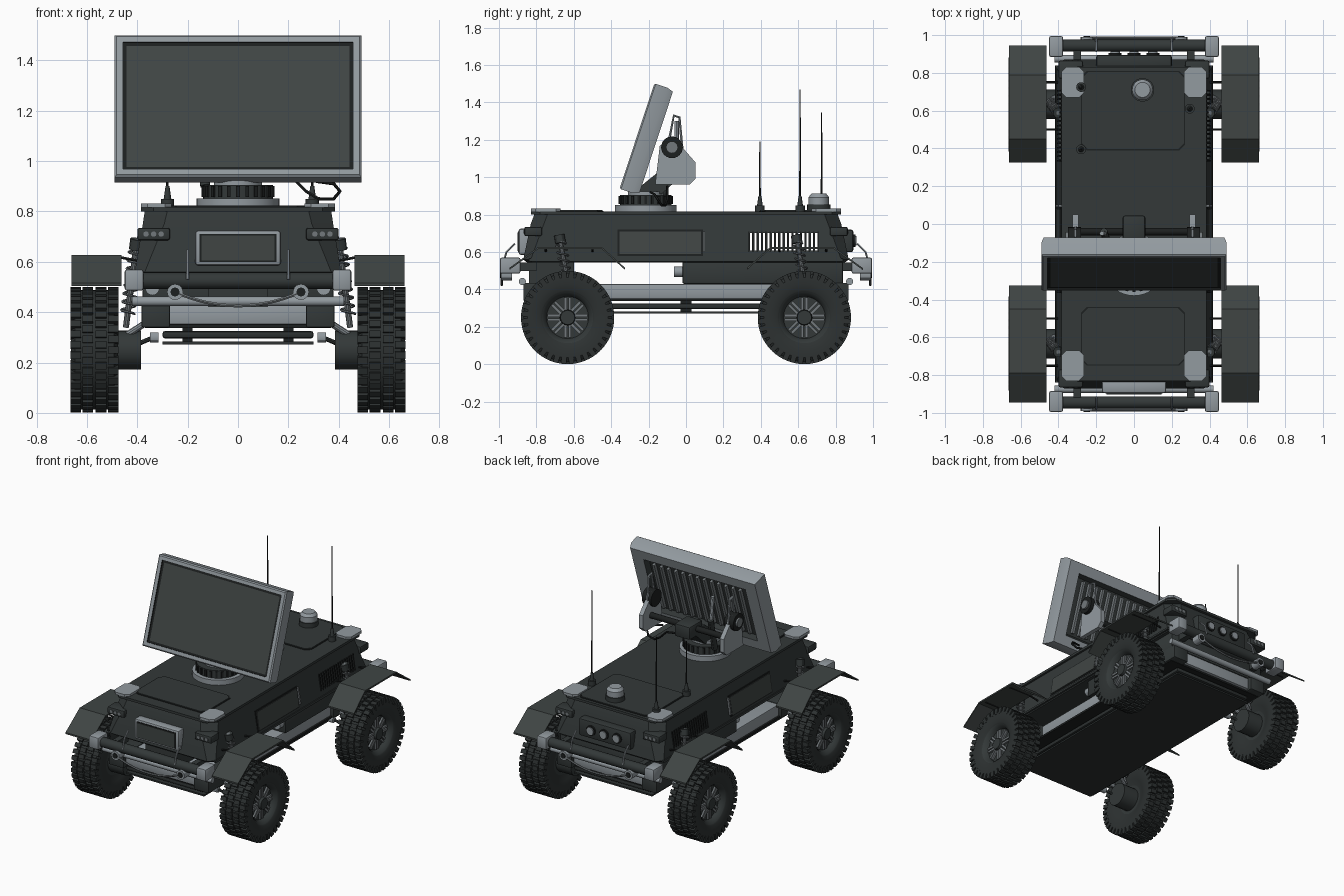
import bpy, bmesh, math
from mathutils import Vector, Matrix

if "Cube" in bpy.data.objects:
    bpy.data.objects.remove(bpy.data.objects["Cube"])


def material(name, r, g, b):
    m = bpy.data.materials.new(name)
    m.diffuse_color = (r, g, b, 1)
    m.use_nodes = True
    m.node_tree.nodes["Principled BSDF"].inputs["Base Color"].default_value = m.diffuse_color
    return m


BODY = material("dark body", 0.033, 0.040, 0.040)
PANEL = material("panel grey green", 0.050, 0.059, 0.057)
LIGHT = material("light metal", 0.29, 0.325, 0.35)
BLACK = material("black trim", 0.012, 0.014, 0.014)
TYRE = material("tyre rubber", 0.026, 0.031, 0.031)
MID = material("mid grey metal", 0.17, 0.19, 0.20)


def finish(name, bm, *mats, mtx=None):
    bmesh.ops.recalc_face_normals(bm, faces=bm.faces)
    me = bpy.data.meshes.new(name)
    if mtx:
        bm.transform(mtx)
    bm.to_mesh(me)
    bm.free()
    for m in mats:
        me.materials.append(m)
    ob = bpy.data.objects.new(name, me)
    bpy.context.collection.objects.link(ob)
    return ob


def add_cube(bm, lo, hi, mtx=Matrix()):
    lo, hi = Vector(lo), Vector(hi)
    return bmesh.ops.create_cube(bm, size=1, matrix=mtx @ Matrix.Translation((lo + hi) / 2)
                                 @ Matrix.Diagonal((*[abs(v) for v in hi - lo], 1)))


def box(name, mat, lo, hi, bevel=0.0, mtx=None):
    bm = bmesh.new()
    add_cube(bm, lo, hi)
    if bevel:
        bmesh.ops.bevel(bm, geom=bm.edges[:], offset=bevel, segments=2, profile=0.5, affect='EDGES')
    return finish(name, bm, mat, mtx=mtx)


def loft(name, rings, mats, bands=None, mtx=None):
    """Skin closed rings; bands gives the material slot of cap, each band, cap."""
    bm = bmesh.new()
    vs = [[bm.verts.new(p) for p in r] for r in rings]
    n = len(vs[0])
    bands = bands or [0] * (len(rings) + 1)
    bm.faces.new(vs[0]).material_index = bands[0]
    for k in range(len(vs) - 1):
        for i in range(n):
            j = (i + 1) % n
            bm.faces.new((vs[k][i], vs[k][j], vs[k + 1][j], vs[k + 1][i])).material_index = bands[k + 1]
    bm.faces.new(vs[-1]).material_index = bands[-1]
    return finish(name, bm, *mats, mtx=mtx)


def prism(name, mat, pts, vec):
    pts = [Vector(p) for p in pts]
    return loft(name, [pts, [p + Vector(vec) for p in pts]], [mat])


def cyl(name, mat, a, b, r, r2=None, seg=20):
    a, b = Vector(a), Vector(b)
    q = (b - a).to_track_quat('Z', 'Y')
    ring = lambda c, rr: [c + q @ Vector((rr * math.cos(t), rr * math.sin(t), 0))
                          for t in (2 * math.pi * i / seg for i in range(seg))]
    return loft(name, [ring(a, r), ring(b, r if r2 is None else r2)], [mat])


def tube(name, mat, pts, r):
    cu = bpy.data.curves.new(name, 'CURVE')
    cu.dimensions, cu.bevel_depth, cu.bevel_resolution, cu.use_fill_caps = '3D', r, 1, True
    sp = cu.splines.new('POLY')
    sp.points.add(len(pts) - 1)
    for p, c in zip(sp.points, pts):
        p.co = (*c, 1)
    cu.materials.append(mat)
    ob = bpy.data.objects.new(name, cu)
    bpy.context.collection.objects.link(ob)
    bpy.context.view_layer.objects.active = ob
    ob.select_set(True)
    bpy.ops.object.convert(target='MESH')
    ob.select_set(False)


def octagon(hx, hy, cx, cy, z, x0=0, y0=0):
    q = [(hx, hy - cy), (hx - cx, hy), (-hx + cx, hy), (-hx, hy - cy),
         (-hx, -hy + cy), (-hx + cx, -hy), (hx - cx, -hy), (hx, -hy + cy)]
    return [(x0 + x, y0 + y, z) for x, y in q]


def slab(name, mat, x0, x1, y0, y1, z0, z1, c):
    rings = [octagon((x1 - x0) / 2, (y1 - y0) / 2, c, c, z, (x0 + x1) / 2, (y0 + y1) / 2) for z in (z0, z1)]
    return loft(name, rings, [mat])


def side_x(z):
    return 0.41 - 0.16 * (z - 0.55)


def side_plate(name, mat, s, y0, y1, z0, z1, out):
    pts = [(s * (side_x(z) + out), y, z) for y, z in ((y0, z0), (y1, z0), (y1, z1), (y0, z1))]
    prism(name, mat, pts, (-s * (out + 0.004), 0, 0))


# Hull with see-through vent slots
hull = loft("hull", [octagon(0.40, 0.85, 0.05, 0.03, 0.545), octagon(0.41, 0.87, 0.04, 0.04, 0.56),
                     octagon(0.378, 0.83, 0.085, 0.07, 0.75), octagon(0.37, 0.81, 0.09, 0.07, 0.803)], [BODY])
SLOTS, PITCH = 16, 0.0232
bm = bmesh.new()
for i in range(SLOTS):
    add_cube(bm, (-0.6, 0.343 + i * PITCH, 0.608), (0.6, 0.357 + i * PITCH, 0.703))
cutter = finish("vent_cutter", bm, BODY)
cutter.hide_render = True
mod = hull.modifiers.new("vents", 'BOOLEAN')
mod.object, mod.operation, mod.solver = cutter, 'DIFFERENCE', 'EXACT'
bpy.context.view_layer.objects.active = hull
bpy.ops.object.modifier_apply(modifier="vents")
bpy.data.objects.remove(cutter)

# Deck, hatches, lower hull and chassis
slab("deck", BODY, -0.385, 0.385, -0.83, 0.83, 0.80, 0.817, 0.05)
for nm, y0, y1 in (("rear_hatch", 0.39, 0.81), ("front_hatch", -0.75, -0.44)):
    slab(nm + "_seam", BLACK, -0.28, 0.27, y0, y1, 0.815, 0.820, 0.03)
    slab(nm, BODY, -0.274, 0.264, y0 + 0.006, y1 - 0.006, 0.815, 0.824, 0.03)
box("lower_hull", BODY, (-0.38, -0.02, 0.43), (0.38, 0.84, 0.55), 0.01)
box("chassis", LIGHT, (-0.36, -0.84, 0.35), (0.36, 0.84, 0.43), 0.008)
box("belly_plate", BLACK, (-0.37, -0.82, 0.338), (0.37, 0.82, 0.352))
box("skid_plate", TYRE, (-0.30, -0.80, 0.296), (0.30, 0.80, 0.325), 0.01)
box("skid_liner", TYRE, (-0.30, -0.80, 0.272), (0.30, 0.80, 0.283))
box("front_pillar", BODY, (-0.12, -0.84, 0.42), (0.12, -0.6, 0.55))
for x in (-0.2, 0.2):
    for y in (-0.7, 0, 0.7):
        box("skid_mount", BLACK, (x - 0.02, y - 0.03, 0.275), (x + 0.02, y + 0.03, 0.345))

# Side panels, vent bars, deck pads
for s in (-1, 1):
    side_plate("side_panel_frame", BLACK, s, -0.365, 0.09, 0.58, 0.72, 0.004)
    side_plate("side_panel", PANEL, s, -0.355, 0.08, 0.59, 0.71, 0.008)
    side_plate("panel_latch", MID, s, 0.09, 0.102, 0.60, 0.71, 0.014)
    for i in range(SLOTS + 1):
        y = 0.335 + i * PITCH - 0.0155 / 2 + 0.0035
        side_plate("vent_bar", BLACK, s, y, y + 0.0085, 0.60, 0.71, 0.006)
    side_plate("side_sill", BODY, s, -0.84, 0.84, 0.55, 0.565, 0.008)
    cyl("filler_cap", LIGHT, (s * 0.34, -0.065, 0.495), (s * 0.34, -0.015, 0.495), 0.028)
    for f in (-1, 1):
        slab("deck_pad", LIGHT, s * 0.325 - 0.06, s * 0.325 + 0.06, f * 0.75 - 0.08, f * 0.75 + 0.08,
             0.815, 0.832, 0.025)

# Front window, headlights, rear lamp box
box("window_frame", LIGHT, (-0.17, -0.895, 0.585), (0.17, -0.83, 0.725), 0.012)
box("window_seal", BLACK, (-0.152, -0.898, 0.600), (0.152, -0.89, 0.710))
box("window", PANEL, (-0.145, -0.902, 0.606), (0.145, -0.89, 0.704))
box("rear_lamp_box", BODY, (-0.2, 0.82, 0.60), (0.2, 0.895, 0.72), 0.012)
for x in (-0.1, 0, 0.1):
    cyl("rear_lamp_ring", BLACK, (x, 0.88, 0.66), (x, 0.905, 0.66), 0.034)
    cyl("rear_lamp", LIGHT, (x, 0.89, 0.66), (x, 0.912, 0.66), 0.025)
for s in (-1, 1):
    for f in (-1, 1):
        a, b = sorted((s * 0.27, s * 0.40))
        c, d = sorted((f * 0.77, f * 0.865))
        box("corner_lamp", BODY, (a, c, 0.685), (b, d, 0.735), 0.01)
        for x in (0.305, 0.335, 0.365):
            cyl("corner_lens", MID, (s * x, f * 0.86, 0.71), (s * x, f * 0.869, 0.71), 0.011, seg=10)

# Bumpers at both ends
for f in (-1, 1):
    cyl("bumper_bar", BODY, (-0.38, f * 0.945, 0.525), (0.38, f * 0.945, 0.525), 0.033)
    cyl("cross_tube", LIGHT, (-0.42, f * 0.875, 0.443), (0.42, f * 0.875, 0.443), 0.019)
    for s in (-1, 1):
        a, b = sorted((s * 0.375, s * 0.45))
        c, d = sorted((f * 0.885, f * 0.995))
        box("bumper_end", LIGHT, (a, c, 0.485), (b, d, 0.57), 0.01)
        cyl("tow_eye", LIGHT, (s * 0.25, f * 0.93, 0.48), (s * 0.25, f * 0.99, 0.48), 0.032, seg=12)
        cyl("tow_eye_bore", BLACK, (s * 0.25, f * 0.98, 0.48), (s * 0.25, f * 0.995, 0.48), 0.018, seg=12)
        tube("guard_hook", LIGHT, [(s * 0.2, f * 0.98, 0.53), (s * 0.2, f * 0.96, 0.60), (s * 0.2, f * 0.915, 0.645)], 0.006)
        box("bumper_strut", BODY, (s * 0.3 - 0.02, min(f * 0.8, f * 0.94), 0.50), (s * 0.3 + 0.02, max(f * 0.8, f * 0.94), 0.545))
    tube("tow_cable", MID, [(0.25 * t, f * 0.985, 0.425 + 0.055 * t * t) for t in (i / 8 - 1 for i in range(17))], 0.007)

# Wheels, suspension and fenders
PROFILE = [(-0.07, 0.10), (-0.085, 0.14), (-0.094, 0.18), (-0.094, 0.215), (-0.078, 0.237), (0.078, 0.237),
           (0.094, 0.215), (0.094, 0.18), (0.086, 0.145), (0.082, 0.137), (0.066, 0.120), (0.046, 0.112)]
for s in (-1, 1):
    for f in (-1, 1):
        hy = f * 0.633
        M = Matrix.Translation((s * 0.57, hy, 0.25)) @ Matrix.Rotation(0 if s > 0 else math.pi, 4, 'Z')
        P = lambda x, r, t: (x, r * math.cos(t), r * math.sin(t))
        loft("tyre", [[P(x, r, 2 * math.pi * i / 48) for i in range(48)] for x, r in PROFILE],
             [TYRE, BODY], [1] + [0] * 9 + [1, 1, 1], M)
        bm = bmesh.new()
        for k in range(36):
            for row, x in enumerate((-0.074, -0.026, 0.026, 0.074)):
                t = 2 * math.pi * (k + 0.5 * (row % 2)) / 36
                edge = row in (0, 3)
                R = Matrix.Rotation(t, 4, 'X')
                add_cube(bm, (x - 0.021, -0.014, 0.205 if edge else 0.23), (x + 0.021, 0.014, 0.249), R)
        finish("tread", bm, TYRE, mtx=M)
        bm = bmesh.new()
        for k in range(8):
            for o in (-0.011, 0.011):
                add_cube(bm, (0.04, o - 0.007, 0.04), (0.058, o + 0.007, 0.107), Matrix.Rotation(k * math.pi / 4, 4, 'X'))
        finish("spokes", bm, MID, mtx=M)
        cyl("hub_cap", BODY, (s * 0.60, hy, 0.25), (s * 0.645, hy, 0.25), 0.045, 0.038)
        cyl("hub_motor", BODY, (s * 0.385, hy, 0.25), (s * 0.51, hy, 0.25), 0.078)
        # arms, springs
        a, b = sorted((s * 0.27, s * 0.383))
        c, d = sorted((f * 0.5, f * 0.87))
        box("arm_mount", BODY, (a, c, 0.34), (b, d, 0.435), 0.006)
        for o in (-0.09, 0.09):
            cyl("control_arm", LIGHT, (s * 0.30, hy + o, 0.40), (s * 0.44, hy + o * 0.3, 0.31), 0.013, seg=10)
        cyl("ball_joint", LIGHT, (s * 0.315, hy - 0.08, 0.30), (s * 0.35, hy - 0.08, 0.30), 0.02, seg=12)
        cyl("tie_rod", BODY, (s * 0.335, hy - 0.08, 0.30), (s * 0.43, hy - 0.03, 0.26), 0.009, seg=8)
        top, low = Vector((s * 0.40, hy - 0.045, 0.69)), Vector((s * 0.445, hy + 0.02, 0.34))
        cyl("damper", MID, top, low, 0.012, seg=10)
        cyl("damper_top", BODY, top, top + (low - top) * 0.12, 0.028, seg=12)
        tube("spring", MID, [top.lerp(low, 0.1 + 0.75 * i / 96) + 0.027 * Vector((math.cos(i * math.pi / 6),
             math.sin(i * math.pi / 6), 0)) for i in range(97)], 0.005)
        # folded fender strip
        line = [(0.945, 0.515), (0.79, 0.627), (0.45, 0.627), (0.325, 0.515)]
        strip = [(s * 0.462, f * y, z) for y, z in line] + [(s * 0.462, f * y, z - 0.011) for y, z in reversed(line)]
        prism("fender", PANEL, strip, (s * 0.20, 0, 0))
        for y in (0.5, 0.75):
            tube("fender_stay", BLACK, [(s * 0.38, f * y, 0.60), (s * 0.48, f * y, 0.62), (s * 0.64, f * y, 0.617)], 0.006)

# Turntable
for nm, m, r, z0, z1 in (("turntable_base", LIGHT, 0.165, 0.815, 0.852), ("turntable_drum", BODY, 0.138, 0.85, 0.905),
                         ("turntable_cap", LIGHT, 0.095, 0.90, 0.925)):
    cyl(nm, m, (0, -0.215, z0), (0, -0.215, z1), r, seg=40)
for k in range(24):
    box("drum_rib", BLACK, (0.132, -0.007, 0.857), (0.145, 0.007, 0.90),
        mtx=Matrix.Translation((0, -0.215, 0)) @ Matrix.Rotation(k * math.pi / 12, 4, 'Z'))

# Tilted display with recessed screen and ribbed back
T = Matrix.Translation((0, -0.211, 1.203)) @ Matrix.Rotation(math.radians(-18.3), 4, 'X')
rect = lambda hx, hz, y: [(-hx, y, -hz), (hx, y, -hz), (hx, y, hz), (-hx, y, hz)]
loft("display", [rect(0.443, 0.253, -0.046), rect(0.457, 0.266, -0.046), rect(0.457, 0.266, -0.054),
                 rect(0.482, 0.289, -0.054), rect(0.49, 0.297, -0.046), rect(0.49, 0.297, 0.02),
                 rect(0.478, 0.285, 0.054), rect(0.39, 0.215, 0.054), rect(0.37, 0.195, 0.025)],
     [LIGHT, PANEL, BLACK, BODY], [1, 2, 2, 0, 0, 0, 0, 0, 3, 3], T)
for i in range(13):
    x = -0.33 + i * 0.055
    box("cooling_rib", MID, (x - 0.009, 0.02, -0.18), (x + 0.009, 0.047, 0.18), mtx=T)

# Yoke behind the display
for s in (-1, 1):
    prism("yoke_plate", LIGHT, [(s * 0.295, y, z) for y, z in ((-0.165, 0.96), (0.02, 0.96), (0.05, 0.99), (0.05, 1.08),
          (-0.02, 1.16), (-0.045, 1.21), (-0.14, 1.17))], (s * 0.03, 0, 0))
    cyl("pivot_ring", BLACK, (s * 0.28, -0.075, 1.16), (s * 0.35, -0.075, 1.16), 0.058, seg=24)
    cyl("pivot_cap", MID, (s * 0.34, -0.075, 1.16), (s * 0.362, -0.075, 1.16), 0.032, seg=16)
    tube("yoke_strut", LIGHT, [(s * 0.31, -0.09, 1.20), (s * 0.31, -0.065, 1.33), (s * 0.31, -0.035, 1.32), (s * 0.31, -0.02, 1.15)], 0.008)
cyl("yoke_bar", BLACK, (-0.30, -0.04, 1.05), (0.30, -0.04, 1.05), 0.02)
box("gear_box", BODY, (-0.06, -0.10, 1.0), (0.06, 0.045, 1.09), 0.012)
prism("column", BODY, [(-0.06, -0.29, 0.91), (-0.06, -0.13, 0.91), (-0.06, 0.0, 1.03), (-0.06, -0.12, 1.05), (-0.06, -0.22, 0.97)], (0.12, 0, 0))
cyl("piston_sleeve", BODY, (-0.13, -0.13, 0.90), (-0.16, -0.04, 1.14), 0.02, seg=12)
cyl("piston_rod", LIGHT, (-0.155, -0.05, 1.10), (-0.17, -0.05, 1.30), 0.012, seg=12)
tube("power_cable", BLACK, [(0.10, -0.1, 0.95), (0.22, -0.1, 0.93), (0.27, -0.1, 0.88), (0.32, -0.11, 0.85), (0.38, -0.13, 0.85),
                            (0.405, -0.15, 0.88), (0.38, -0.17, 0.91), (0.31, -0.19, 0.92)], 0.007)

# Antennas and beacon
for x, y, h in ((-0.28, 0.395, 1.19), (0.295, 0.61, 1.47), (-0.28, 0.725, 1.345)):
    cyl("antenna_foot", BODY, (x, y, 0.815), (x, y, 0.85), 0.026, seg=14)
    cyl("antenna_spring", BODY, (x, y, 0.85), (x, y, 0.90), 0.015, 0.008, seg=12)
    cyl("antenna_whip", BLACK, (x, y, 0.89), (x, y, h), 0.005, 0.003, seg=8)
cyl("beacon_base", BODY, (0.045, 0.71, 0.815), (0.045, 0.71, 0.855), 0.062, seg=24)
cyl("beacon", LIGHT, (0.045, 0.71, 0.85), (0.045, 0.71, 0.893), 0.055, seg=24)
cyl("beacon_dome", LIGHT, (0.045, 0.71, 0.893), (0.045, 0.71, 0.912), 0.055, 0.04, seg=24)

# Smooth shading with sharp edges kept
bpy.ops.object.select_all(action='SELECT')
bpy.ops.object.shade_smooth_by_angle(angle=math.radians(30))
